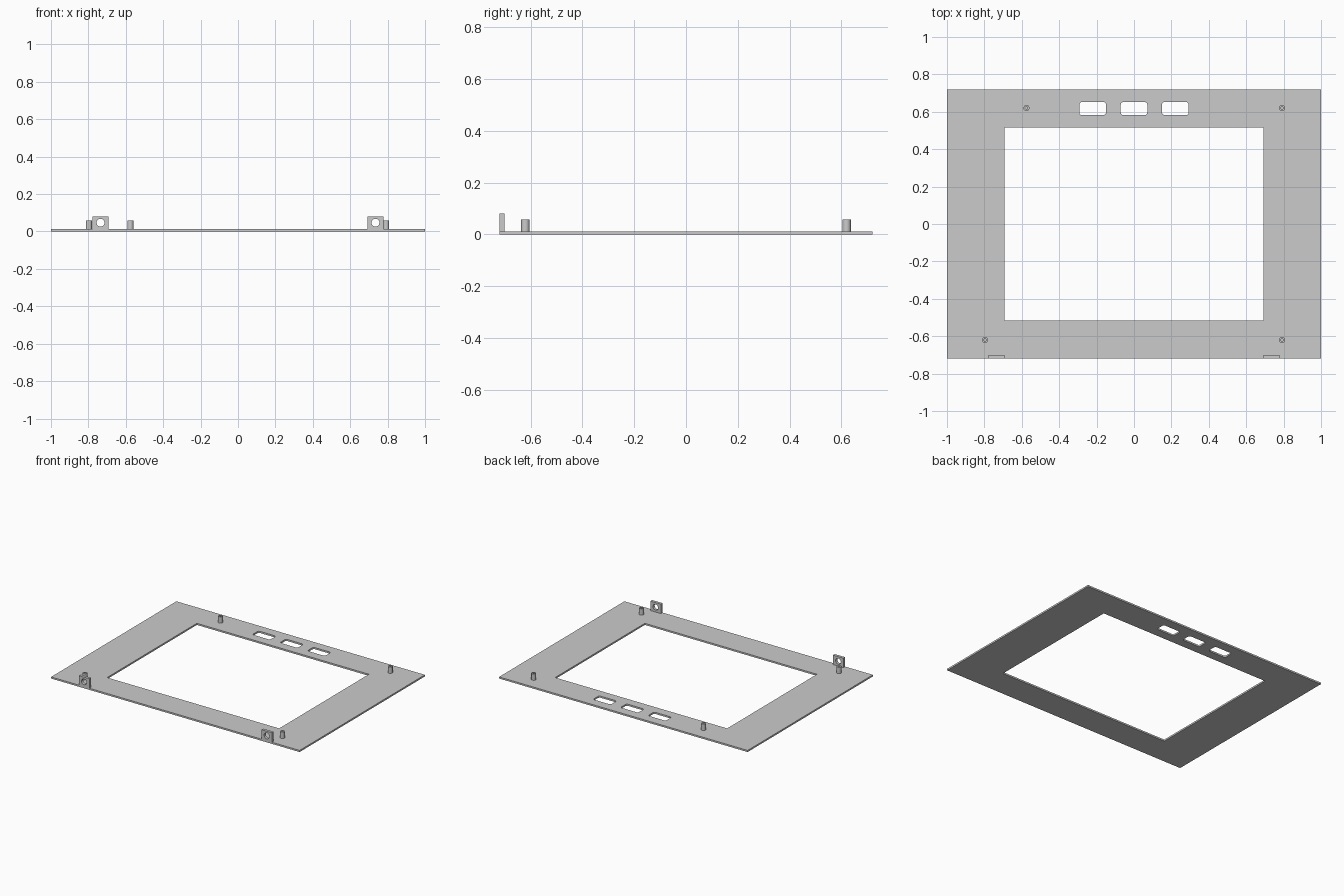
import bpy, bmesh, math
from mathutils import Matrix, Vector

cube = bpy.data.objects.get("Cube")
if cube:
    bpy.data.objects.remove(cube, do_unlink=True)

GREY = (0.6, 0.6, 0.6)
grey = bpy.data.materials.new("light grey")
grey.use_nodes = True
grey.diffuse_color = (*GREY, 1)
grey.node_tree.nodes["Principled BSDF"].inputs["Base Color"].default_value = (*GREY, 1)


def circle(x, y, r, n=32):
    return [(x + r * math.cos(math.tau * i / n), y + r * math.sin(math.tau * i / n))
            for i in range(n)]


def rect(x, y, w, h, r=0.0, steps=5):
    """Rectangle centred on x, y with optional rounded corners."""
    if r == 0:
        return [(x + sx * w / 2, y + sy * h / 2)
                for sx, sy in ((1, 1), (-1, 1), (-1, -1), (1, -1))]
    points = []
    for quarter, (sx, sy) in enumerate(((1, 1), (-1, 1), (-1, -1), (1, -1))):
        for i in range(steps + 1):
            a = math.pi / 2 * (quarter + i / steps)
            points.append((x + sx * (w / 2 - r) + r * math.cos(a),
                           y + sy * (h / 2 - r) + r * math.sin(a)))
    return points


def extruded(name, loops, thickness, matrix):
    """Fill an outline with its holes and extrude it up from its own plane."""
    curve = bpy.data.curves.new(name, 'CURVE')
    curve.dimensions = '2D'
    curve.fill_mode = 'BOTH'
    curve.extrude = thickness / 2
    for loop in loops:
        spline = curve.splines.new('POLY')
        spline.points.add(len(loop) - 1)
        for point, (x, y) in zip(spline.points, loop):
            point.co = (x, y, 0, 1)
        spline.use_cyclic_u = True
    helper = bpy.data.objects.new(name + "_helper", curve)
    bpy.context.collection.objects.link(helper)
    bpy.context.view_layer.update()
    mesh = bpy.data.meshes.new_from_object(helper)
    bpy.data.objects.remove(helper, do_unlink=True)
    bpy.data.curves.remove(curve)

    bm = bmesh.new()
    bm.from_mesh(mesh)
    bmesh.ops.remove_doubles(bm, verts=bm.verts, dist=0.0001)
    bmesh.ops.translate(bm, verts=bm.verts, vec=Vector((0, 0, thickness / 2)))
    bmesh.ops.transform(bm, matrix=matrix, verts=bm.verts)
    bmesh.ops.recalc_face_normals(bm, faces=bm.faces)
    bm.to_mesh(mesh)
    bm.free()
    mesh.name = name
    mesh.materials.clear()
    mesh.materials.append(grey)
    obj = bpy.data.objects.new(name, mesh)
    bpy.context.collection.objects.link(obj)
    bpy.ops.object.select_all(action='DESELECT')
    obj.select_set(True)
    bpy.context.view_layer.objects.active = obj
    bpy.ops.object.shade_smooth_by_angle(angle=math.radians(30))
    return obj


PLATE = 0.012
DEPTH = 0.72

# Flat frame with a large window and three rounded slots along the back
slots = [rect(x, 0.617, 0.142, 0.07, 0.014) for x in (-0.221, 0, 0.221)]
extruded("frame_plate", [rect(0, 0, 2, 2 * DEPTH), rect(0, 0, 1.385, 1.032)] + slots,
         PLATE, Matrix())

# Hollow mounting posts
posts = {"back_right_post": (-0.575, 0.62), "back_left_post": (0.792, 0.62),
         "front_right_post": (-0.797, -0.62), "front_left_post": (0.792, -0.62)}
for name, (x, y) in posts.items():
    extruded(name, [circle(0, 0, 0.016), circle(0, 0, 0.007)], 0.058 - PLATE,
             Matrix.Translation((x, y, PLATE)))

# Upright tabs with a round hole, flush with the front edge
for name, x in (("right_tab", -0.735), ("left_tab", 0.735)):
    stand = Matrix.Translation((x, 0.02 - DEPTH, 0)) @ Matrix.Rotation(math.pi / 2, 4, 'X')
    height = 0.081 - PLATE
    extruded(name, [rect(0, PLATE + height / 2, 0.084, height), circle(0, 0.047, 0.021)],
             0.02, stand)
